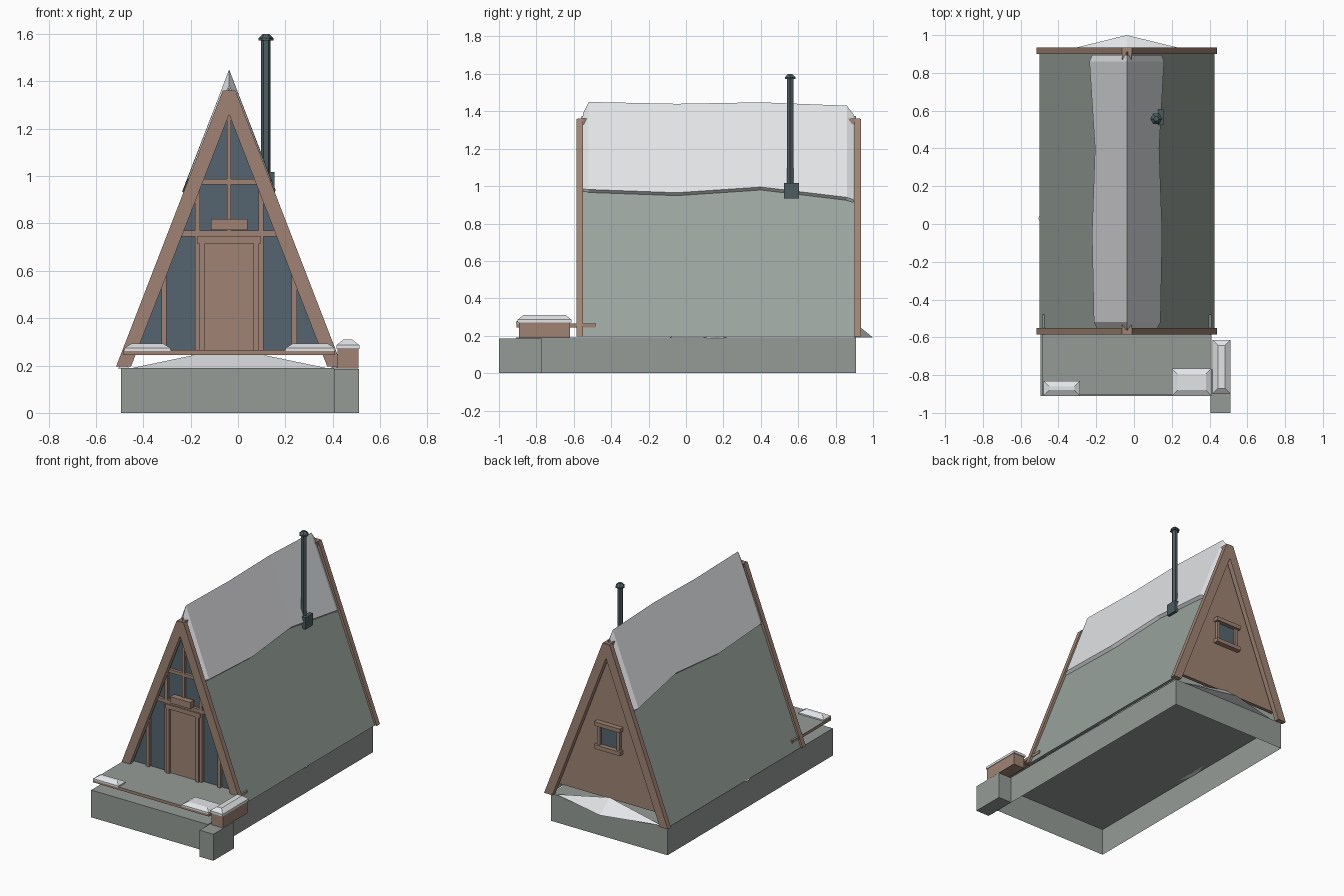
import bpy
import bmesh
import math

cube = bpy.data.objects.get("Cube")
if cube:
    bpy.data.objects.remove(cube, do_unlink=True)

CX = -0.0375      # centre line of the house
SLOPE = 2.55      # roof rise per unit of half width
RIDGE = 1.375


def material(name, rgb):
    m = bpy.data.materials.new(name)
    m.use_nodes = True
    colour = (*rgb, 1)
    m.diffuse_color = colour
    node = m.node_tree.nodes["Principled BSDF"]
    node.inputs["Base Color"].default_value = colour
    node.inputs["Roughness"].default_value = 0.9
    return m


stone = material("grey green stone", (0.30, 0.33, 0.31))
roofing = material("grey green roofing", (0.32, 0.37, 0.34))
wood = material("brown wood", (0.35, 0.23, 0.175))
glass = material("dark blue glass", (0.09, 0.13, 0.16))
metal = material("dark metal", (0.075, 0.11, 0.12))
snow = material("snow", (0.8, 0.81, 0.83))


def mesh_object(name, verts, faces, *mats):
    bm = bmesh.new()
    vs = [bm.verts.new(v) for v in verts]
    for f in faces:
        bm.faces.new([vs[i] for i in f])
    bmesh.ops.recalc_face_normals(bm, faces=bm.faces)
    me = bpy.data.meshes.new(name)
    bm.to_mesh(me)
    bm.free()
    for m in mats:
        me.materials.append(m)
    ob = bpy.data.objects.new(name, me)
    bpy.context.collection.objects.link(ob)
    return ob


def loft(name, rings, *mats):
    """Join equal closed rings of points and cap both ends."""
    n = len(rings[0])
    verts = [p for r in rings for p in r]
    faces = [[k * n + i, k * n + (i + 1) % n, (k + 1) * n + (i + 1) % n, (k + 1) * n + i]
             for k in range(len(rings) - 1) for i in range(n)]
    faces += [range(n), range(len(verts) - n, len(verts))]
    return mesh_object(name, verts, faces, *mats)


def rect(x0, x1, y0, y1, z):
    return [(x0, y0, z), (x1, y0, z), (x1, y1, z), (x0, y1, z)]


def box(name, x, y, z, *mats):
    return loft(name, [rect(*x, *y, z[0]), rect(*x, *y, z[1])], *mats)


def prism(name, outline, y, mat):
    """Extrude an outline in x and z, centred on the house, along y."""
    return loft(name, [[(CX + px, py, pz) for px, pz in outline] for py in y], mat)


def snow_pile(name, x, y, z, inset=0.03):
    mid = z[0] + (z[1] - z[0]) * 0.4
    loft(name, [rect(*x, *y, z[0]), rect(*x, *y, mid),
                rect(x[0] + inset, x[1] - inset, y[0] + inset, y[1] - inset, z[1])], snow)


def half(z, top=RIDGE):
    return (top - z) / SLOPE


# Foundation, hollow and open underneath
base = box("foundation", (-0.495, 0.405), (-0.91, 0.91), (0, 0.19), stone)
bm = bmesh.new()
bm.from_mesh(base.data)
bm.faces.ensure_lookup_table()
bmesh.ops.delete(bm, geom=[f for f in bm.faces if f.calc_center_median().z < 0.01], context='FACES')
bm.to_mesh(base.data)
bm.free()
box("step_block", (0.405, 0.51), (-1, -0.77), (0, 0.185), stone)

# Raised deck with wooden edges
deck = box("deck", (-0.485, 0.41), (-0.905, -0.48), (0.245, 0.265), wood, stone)
for p in deck.data.polygons:
    p.material_index = int(p.normal.z > 0.5)

# Log box beside the deck
box("log_box", (0.42, 0.508), (-0.893, -0.62), (0.187, 0.277), wood)
snow_pile("log_box_snow", (0.415, 0.512), (-0.9, -0.613), (0.27, 0.31))
snow_pile("deck_snow_right", (-0.48, -0.285), (-0.91, -0.83), (0.262, 0.292))
snow_pile("deck_snow_left", (0.2, 0.41), (-0.91, -0.765), (0.262, 0.292))

# Roof shell
e = half(0.195)
prism("roof", [(-e, 0.195), (0, RIDGE), (e, 0.195), (e - 0.02, 0.195),
               (0, RIDGE - 0.05), (0.02 - e, 0.195)], (-0.56, 0.91), roofing)

# Gable trims with ridge stubs
trim = [(-0.4775, 0.195), (-0.027, 1.36), (0.027, 1.36), (0.4775, 0.195),
        (0.4145, 0.195), (0, 1.26), (-0.4145, 0.195)]
for side, y, stub in (("front", (-0.585, -0.55), (-0.58, -0.525)),
                      ("back", (0.9, 0.935), (0.87, 0.93))):
    prism(side + "_gable_trim", trim, y, wood)
    box(side + "_ridge_stub", (CX - 0.025, CX + 0.025), stub, (1.33, 1.362), wood)


# Gable walls
def gable(name, z0, y, mat):
    w = half(z0, 1.315)
    prism(name, [(-w, z0), (0, 1.315), (w, z0)], y, mat)


gable("front_glass", 0.262, (-0.53, -0.515), glass)
gable("back_wall", 0.265, (0.865, 0.89), wood)

# Front window bars
FRAME = (-0.55, -0.522)
for z0, z1 in ((0.745, 0.77), (0.965, 0.988)):
    a, b = half(z0, 1.3), half(z1, 1.3)
    prism("cross_bar", [(-a, z0), (a, z0), (b, z1), (-b, z1)], FRAME, wood)
for s in (-1, 1):
    for name, x, z in (("door_post", 0.134, (0.262, 0.968)),
                       ("side_bar", 0.275, (0.262, 0.6))):
        c = CX + s * x
        box(name, (c - 0.011, c + 0.011), FRAME, z, wood)
    c = CX + s * 0.114
    box("door_frame", (c - 0.012, c + 0.012), (-0.56, -0.522), (0.262, 0.735), wood)
box("centre_bar", (CX - 0.009, CX + 0.009), FRAME, (0.77, 1.27), wood)

# Door, lintel and planter
box("door", (CX - 0.104, CX + 0.104), (-0.542, -0.52), (0.262, 0.72), wood)
box("door_lintel", (CX - 0.135, CX + 0.135), (-0.56, -0.522), (0.715, 0.745), wood)
box("planter", (CX - 0.077, CX + 0.077), (-0.582, -0.54), (0.772, 0.818), wood)

# Back window
box("back_window_glass", (CX - 0.07, CX + 0.07), (0.888, 0.895), (0.63, 0.77), glass)
for z in (0.615, 0.775):
    box("back_window_ledge", (CX - 0.1, CX + 0.1), (0.885, 0.925), (z - 0.014, z + 0.014), wood)
for s in (-1, 1):
    c = CX + s * 0.075
    box("back_window_jamb", (c - 0.012, c + 0.012), (0.885, 0.91), (0.62, 0.77), wood)

# Ridge snow: y, ridge height, left edge height, right edge height, thickness
rows = [(-0.552, 1.385, 0.98, 0.975, 0.004), (-0.52, 1.45, 0.98, 0.972, 0.02),
        (-0.05, 1.44, 0.96, 0.955, 0.022), (0.4, 1.448, 0.99, 0.985, 0.018),
        (0.86, 1.43, 0.925, 0.93, 0.022), (0.895, 1.385, 0.92, 0.918, 0.005)]
rings = []
for y, top, zl, zr, t in rows:
    outline = [(-half(zl) - t, zl + 0.01), (0, top), (half(zr) + t, zr + 0.01),
               (half(zr), zr - 0.008), (0, RIDGE - 0.01), (-half(zl), zl - 0.008)]
    rings.append([(CX + px, y, pz) for px, pz in outline])
loft("ridge_snow", rings, snow)

# Snow drift behind the house
mesh_object("back_snow_drift",
            [(-0.445, 0.9, 0.19), (CX, 1.0, 0.19), (0.37, 0.9, 0.19), (CX, 0.895, 0.275)],
            [(0, 1, 2), (0, 1, 3), (1, 2, 3), (2, 0, 3)], snow)

# Small drifts along the eaves
for name, x, wall, y0, y1, h in (("left_eave_snow", 0.425, 0.39, 0.07, 0.24, 0.202),
                                 ("right_eave_snow", -0.506, -0.46, -0.1, 0.16, 0.225)):
    m = (y0 + y1) / 2
    mesh_object(name, [(wall, y0, 0.188), (x, m, 0.188), (wall, y1, 0.188),
                       ((x + wall) / 2, m, h)],
                [(0, 1, 2), (0, 1, 3), (1, 2, 3), (2, 0, 3)], snow)


# Chimney
def hexagon(r, z):
    return [(0.118 + r * math.cos(a), 0.557 + r * math.sin(a), z)
            for a in (math.tau * i / 6 for i in range(6))]


loft("chimney_pipe", [hexagon(0.02, 0.95), hexagon(0.02, 1.575)], metal)
loft("chimney_cap", [hexagon(0.032, 1.572), hexagon(0.032, 1.582), hexagon(0.014, 1.6)], metal)
box("chimney_base", (0.085, 0.155), (0.523, 0.605), (0.935, 1.017), metal)
